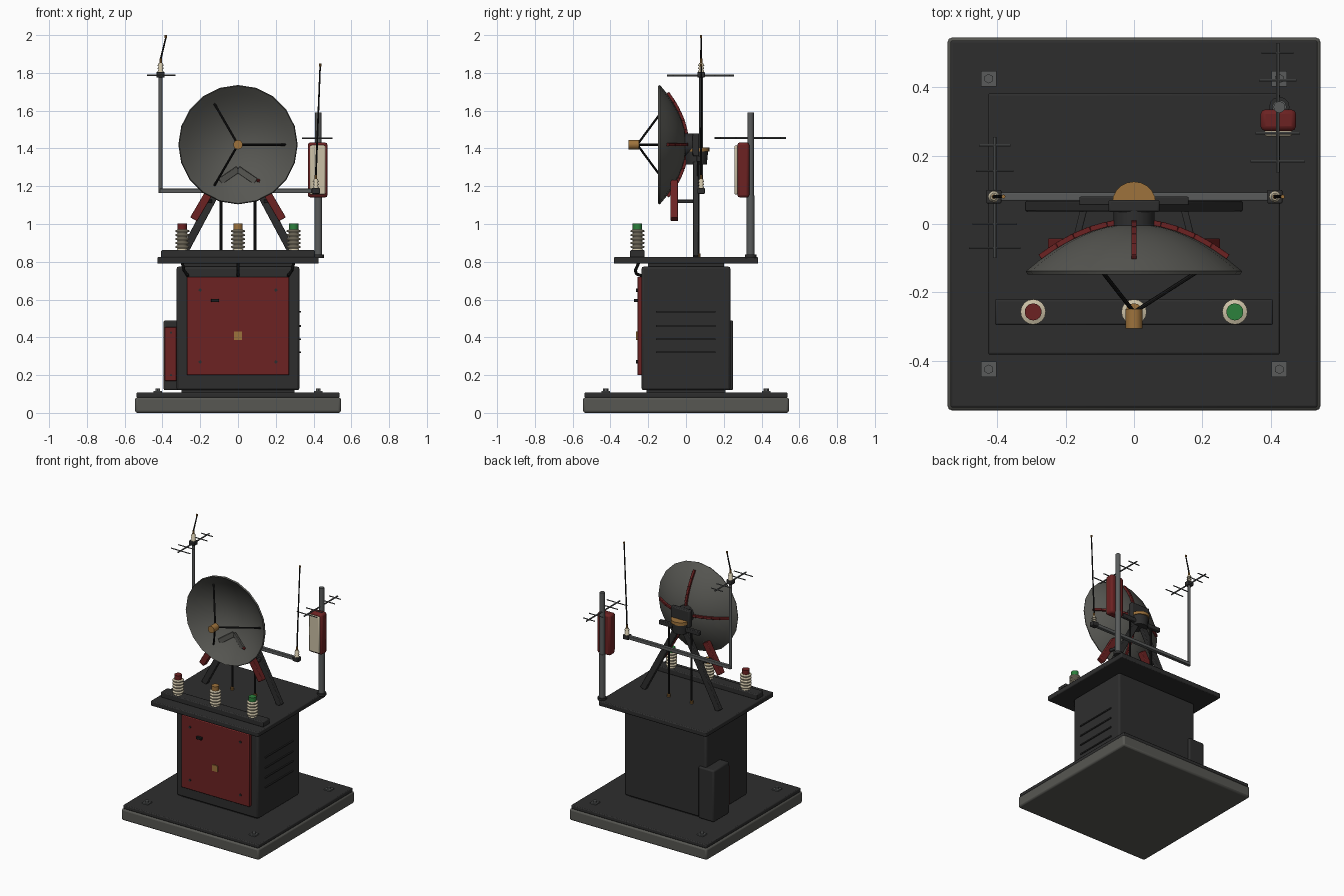
import bpy, bmesh, math
from mathutils import Vector, Matrix

if "Cube" in bpy.data.objects:
    bpy.data.objects.remove(bpy.data.objects["Cube"], do_unlink=True)


def material(name, r, g, b):
    m = bpy.data.materials.new(name)
    m.use_nodes = True
    m.diffuse_color = (r, g, b, 1)
    m.node_tree.nodes["Principled BSDF"].inputs["Base Color"].default_value = (r, g, b, 1)
    return m


DARK = material("charcoal paint", 0.027, 0.027, 0.027)
BLACK = material("black rubber", 0.01, 0.01, 0.01)
RED = material("dark red paint", 0.15, 0.016, 0.016)
GREY = material("warm grey", 0.095, 0.095, 0.085)
STEEL = material("steel grey", 0.1, 0.105, 0.105)
CREAM = material("cream ceramic", 0.6, 0.53, 0.38)
BRASS = material("brass", 0.34, 0.17, 0.045)
GREEN = material("green cap", 0.025, 0.22, 0.045)


def finish(name, bm, mat, bevel=0):
    bmesh.ops.recalc_face_normals(bm, faces=bm.faces)
    me = bpy.data.meshes.new(name)
    bm.to_mesh(me)
    bm.free()
    me.materials.append(mat)
    ob = bpy.data.objects.new(name, me)
    bpy.context.collection.objects.link(ob)
    if bevel:
        mod = ob.modifiers.new("bevel", "BEVEL")
        mod.width, mod.segments = bevel, 2
    return ob


def box(name, x, y, z, mat, bevel=0.0):
    """Box from three (low, high) ranges."""
    bm = bmesh.new()
    bmesh.ops.create_cube(bm, size=1)
    for v in bm.verts:
        v.co = [r[0] if c < 0 else r[1] for c, r in zip(v.co, (x, y, z))]
    return finish(name, bm, mat, bevel)


def rod(name, a, b, r, mat, sides=10, r2=None):
    """Round rod between two points."""
    a, b = Vector(a), Vector(b)
    bm = bmesh.new()
    rot = (b - a).to_track_quat('Z', 'Y').to_matrix().to_4x4()
    bmesh.ops.create_cone(bm, cap_ends=True, segments=sides, radius1=r,
                          radius2=r if r2 is None else r2, depth=(b - a).length,
                          matrix=Matrix.Translation((a + b) / 2) @ rot)
    return finish(name, bm, mat)


def beam(name, a, b, w, d, mat, bevel=0.004):
    """Rectangular bar between two points."""
    a, b = Vector(a), Vector(b)
    h = (b - a).length / 2
    ob = box(name, (-w / 2, w / 2), (-d / 2, d / 2), (-h, h), mat, bevel)
    rot = (b - a).to_track_quat('Z', 'Y').to_matrix().to_4x4()
    ob.data.transform(Matrix.Translation((a + b) / 2) @ rot)
    return ob


def lathe(name, profile, loc, mat, sides=16, tilt=0):
    """Revolve (radius, height) points about z."""
    bm = bmesh.new()
    verts = [bm.verts.new((r, 0, h)) for r, h in profile]
    edges = [bm.edges.new(p) for p in zip(verts, verts[1:])]
    bmesh.ops.spin(bm, geom=verts + edges, cent=(0, 0, 0), axis=(0, 0, 1),
                   angle=math.tau, steps=sides)
    bmesh.ops.remove_doubles(bm, verts=bm.verts, dist=0.0001)
    ob = finish(name, bm, mat)
    ob.data.transform(Matrix.Translation(loc) @ Matrix.Rotation(tilt, 4, 'X'))
    return ob


# Base slab with anchor bolts
box("base_slab", (-.545, .545), (-.545, .545), (0, .082), GREY, .012)
box("base_top_plate", (-.537, .537), (-.537, .537), (.08, .108), DARK, .006)
for x in (-.425, .425):
    for y in (-.425, .425):
        box("anchor_plate", (x - .023, x + .023), (y - .023, y + .023), (.108, .116), STEEL)
        rod("anchor_bolt", (x, y, .116), (x, y, .128), .014, STEEL, 6)

# Cabinet
box("cabinet_plinth", (-.3, .3), (-.21, .21), (.1, .13), DARK)
box("cabinet", (-.325, .325), (-.235, .235), (.12, .775), DARK, .012)
box("cabinet_neck", (-.3, .3), (-.2, .2), (.77, .8), DARK)
box("door", (-.27, .27), (-.258, -.23), (.2, .72), RED, .005)
for x in (-.2, .2):
    for z in (.27, .65):
        rod("door_bolt", (x, -.255, z), (x, -.264, z), .009, DARK, 6)
box("door_handle", (-.142, -.1), (-.275, -.255), (.586, .604), BLACK, .003)
box("door_badge_plate", (-.022, .022), (-.264, -.255), (.387, .431), BRASS)
for z in (.32, .39, .46, .535):
    box("side_louvre", (.32, .333), (-.16, .155), (z - .004, z + .004), DARK)
box("side_box", (-.395, -.27), (.07, .25), (.12, .49), DARK, .01)
box("side_box_door", (-.388, -.325), (.058, .075), (.17, .455), RED, .004)
for z in (.2, .425):
    rod("side_box_bolt", (-.355, .06, z), (-.355, .053, z), .006, DARK, 6)

# Platform and insulator rail
box("platform", (-.427, .427), (-.382, .382), (.79, .825), DARK, .006)
box("insulator_rail", (-.407, .407), (-.296, -.22), (.822, .862), DARK, .006)

# Ribbed insulators with coloured caps and cables below
ribs = [(0, 0), (.03, 0)]
for i in range(5):
    h = .008 + i * .021
    ribs += [(.024, h), (.037, h + .005), (.037, h + .012), (.024, h + .017)]
ribs += [(.022, .114), (0, .114)]
for x, cap in ((-.295, RED), (0, BRASS), (.295, GREEN)):
    lathe("insulator", ribs, (x, -.257, .862), CREAM)
    rod("insulator_cap", (x, -.257, .972), (x, -.257, 1.003), .025, cap, 14)
    path = [(x, -.25, .795), (x * .97, -.268, .755), (x * .92, -.262, .735), (x * .9, -.23, .725)]
    for a, b in zip(path, path[1:]):
        rod("cabinet_cable", a, b, .008, BLACK)

# Dish: parabolic shell, tilted to face the front
R, DEPTH, DZ = .316, .138, 1.42


def bowl(r):
    return DEPTH * (r / R) ** 2


steps = [R * i / 8 for i in range(9)]
shell = [(r, bowl(r)) for r in steps] + [(r * .985, bowl(r) + .01) for r in reversed(steps)]
lathe("dish", shell, (0, 0, DZ), GREY, 20, math.pi / 2)

# Ribs on the back of the dish
for k in range(4):
    c, s = math.cos(k * math.pi / 2), math.sin(k * math.pi / 2)
    radii = [.03 + .049 * i for i in range(6)]
    pts = [(r * c, .008 - bowl(r), DZ + r * s) for r in radii]
    for a, b in zip(pts, pts[1:]):
        beam("dish_rib", a, b, .016, .016, RED, .002)

# Feed horn on three struts
rod("feed_horn", (0, -.305, DZ), (0, -.248, DZ), .025, BRASS, 14)
for k in range(3):
    t = k * math.tau / 3
    rod("feed_strut", (0, -.258, DZ),
        (.255 * math.cos(t), -bowl(.255) - .005, DZ + .255 * math.sin(t)), .006, BLACK, 8)

# Bent bracket inside the dish
for s in (-1, 1):
    beam("dish_bracket", (s * .095, -.078, 1.225), (0, -.042, 1.29), .012, .035, GREY, .003)
rod("bracket_tip", (.1, -.083, 1.232), (.115, -.085, 1.228), .008, RED, 8)

# A-frame legs, red braces and hanging rods
for s in (-1, 1):
    beam("frame_leg", (s * .3, .052, .825), (s * .03, .052, 1.33), .03, .042, DARK)
    beam("dish_brace", (s * .235, -.062, 1.025), (s * .118, -.062, 1.225), .04, .042, RED)
    beam("brace_link", (s * .17, -.05, 1.12), (s * .145, .05, 1.12), .02, .02, DARK)
    rod("signal_rod", (s * .09, .065, .825), (s * .09, .065, 1.34), .007, BLACK, 8)
    rod("rod_foot", (s * .09, .065, .825), (s * .09, .065, .845), .012, BRASS)

# Hub and turntable behind the dish
rod("hub_drum", (0, .055, 1.315), (0, .055, 1.385), .055, DARK, 20, .062)
rod("turntable_ring", (0, .06, 1.383), (0, .06, 1.405), .064, BRASS, 20)
rod("hub_axle", (0, -.005, DZ), (0, .065, DZ), .06, DARK, 20)
box("hub_plate", (-.075, .075), (.035, .07), (1.36, 1.48), DARK, .006)
box("hub_crossbar", (-.16, .16), (.055, .08), (1.33, 1.36), DARK, .004)

# Crossbar carrying the antennas
box("antenna_crossbar", (-.415, .43), (.068, .092), (1.163, 1.187), STEEL, .003)


def whip(x, z, tip):
    """Whip aerial on a small ribbed insulator."""
    box("whip_base", (x - .022, x + .022), (.06, .1), (z - .015, z + .015), DARK, .004)
    for i in range(3):
        h = z + .015 + i * .016
        rod("whip_insulator", (x, .08, h), (x, .08, h + .016), .017, CREAM, 12, .01)
    rod("whip_ferrule", (x, .08, z + .06), (x, .08, z + .085), .007, BRASS)
    rod("whip_aerial", (x, .08, z + .08), tip, .005, BLACK, 8, .004)
    rod("whip_tip", tip, Vector(tip) + Vector((0, 0, .014)), .006, BRASS, 8)


def yagi(x, z, y0, y1, elements):
    """Boom along y with cross elements (y, half length)."""
    rod("yagi_boom", (x, y0, z), (x, y1, z), .005, STEEL, 8)
    for y, h in elements:
        rod("yagi_element", (x - h, y, z), (x + h, y, z), .004, STEEL, 6)


rod("left_mast", (-.41, .08, 1.165), (-.41, .08, 1.79), .01, STEEL, 12)
whip(-.41, 1.79, (-.382, .08, 1.986))
whip(.412, 1.175, (.435, .08, 1.835))
yagi(-.407, 1.787, -.1, .255, ((-.07, .075), (0, .065), (.155, .055), (.23, .046)))

# Rear mast with panel antenna
rod("rear_mast", (.425, .342, .825), (.425, .342, 1.15), .021, STEEL, 12)
rod("rear_mast_upper", (.425, .342, 1.14), (.425, .342, 1.59), .017, STEEL, 12)
rod("rear_mast_foot", (.425, .342, .82), (.425, .342, .838), .03, DARK, 12)
box("panel_shell", (.37, .474), (.272, .335), (1.14, 1.432), RED, .014)
box("panel_face", (.381, .463), (.256, .275), (1.155, 1.417), CREAM, .008)
yagi(.42, 1.455, .15, .53, ((.183, .08), (.265, .065), (.42, .055), (.5, .047)))

# Smooth round parts, keep hard edges
bpy.ops.object.select_all(action='DESELECT')
for ob in bpy.context.scene.objects:
    if ob.type == 'MESH':
        ob.select_set(True)
        bpy.context.view_layer.objects.active = ob
bpy.ops.object.shade_smooth_by_angle(angle=math.radians(32))
